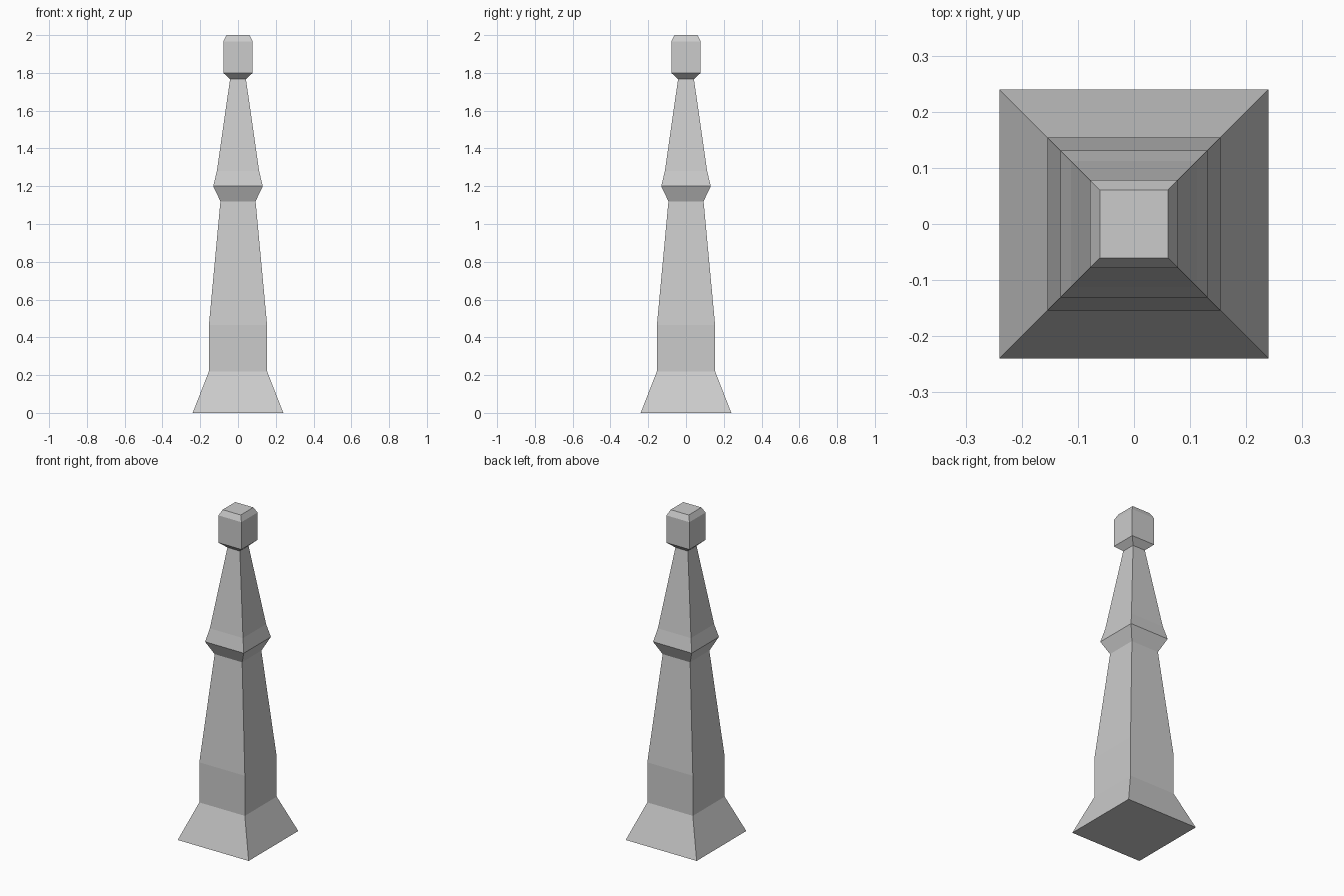
import bpy, bmesh

if "Cube" in bpy.data.objects:
    bpy.data.objects.remove(bpy.data.objects["Cube"])

# (half width, height) of the square section, from base to tip
PROFILE = [(0.24, 0.0), (0.154, 0.22), (0.154, 0.465), (0.093, 1.12),
           (0.131, 1.20), (0.112, 1.28), (0.042, 1.767),
           (0.078, 1.80), (0.078, 1.967), (0.061, 2.0)]


def square_loft(name, profile):
    """Stack square rings and skin them into one closed flat-shaded solid."""
    bm = bmesh.new()
    rings = [[bm.verts.new((sx * w, sy * w, z))
              for sx, sy in ((-1, -1), (1, -1), (1, 1), (-1, 1))]
             for w, z in profile]
    for low, high in zip(rings, rings[1:]):
        for i in range(4):
            j = (i + 1) % 4
            bm.faces.new((low[i], low[j], high[j], high[i]))
    bm.faces.new(rings[0][::-1])
    bm.faces.new(rings[-1])
    bmesh.ops.recalc_face_normals(bm, faces=bm.faces)
    mesh = bpy.data.meshes.new(name)
    bm.to_mesh(mesh)
    bm.free()
    obj = bpy.data.objects.new(name, mesh)
    bpy.context.collection.objects.link(obj)
    return obj


# Single continuous post: flared foot, tapered shaft, collar, spire and knob
square_loft("square_post", PROFILE)
